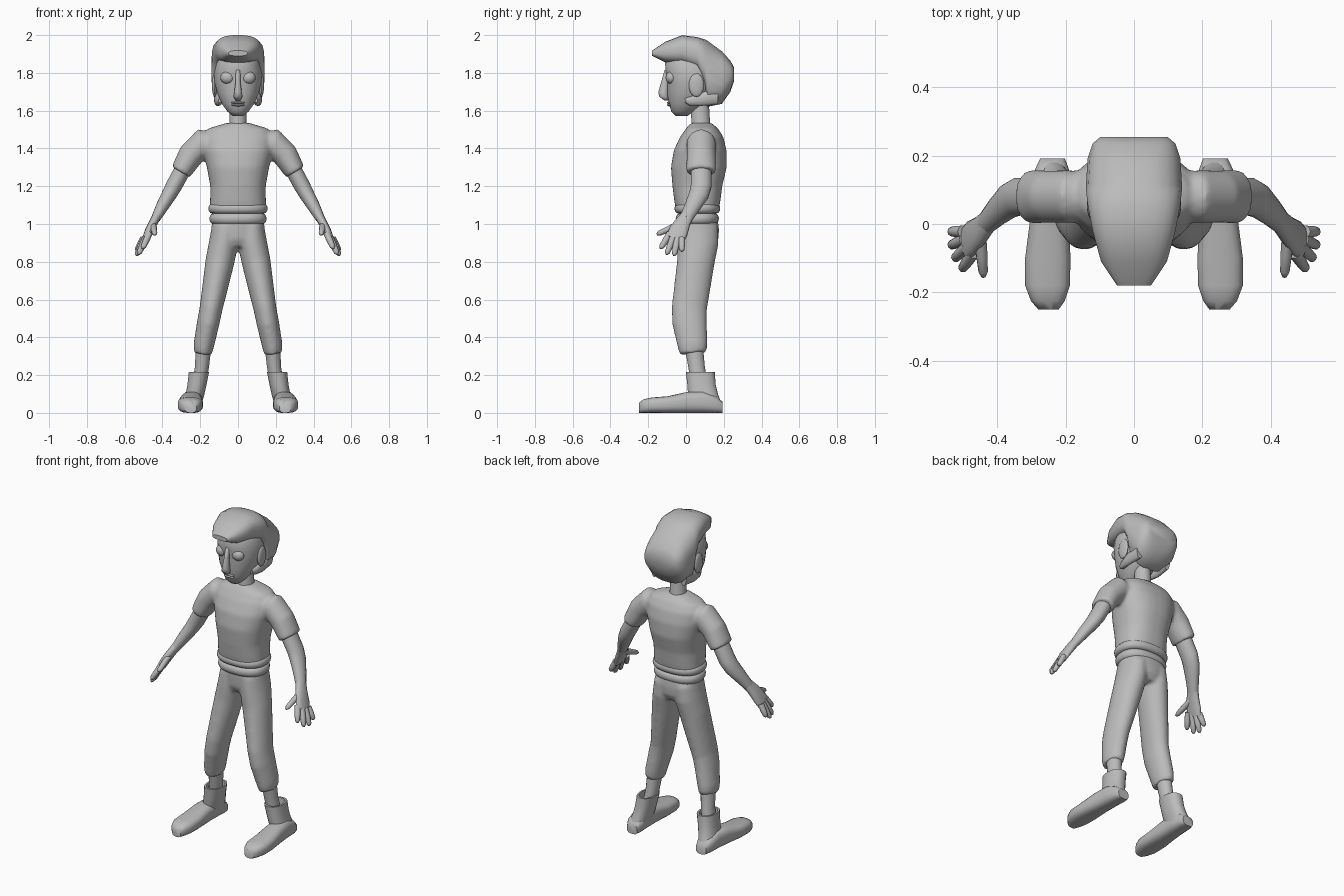
import bpy
import bmesh
from math import cos, sin, pi, radians, copysign
from mathutils import Vector, Matrix

if "Cube" in bpy.data.objects:
    bpy.data.objects.remove(bpy.data.objects["Cube"])

X, Y, Z = Vector((1, 0, 0)), Vector((0, 1, 0)), Vector((0, 0, 1))

grey = bpy.data.materials.new("plain grey")
grey.use_nodes = True
grey.diffuse_color = (.5, .5, .5, 1)
grey.node_tree.nodes["Principled BSDF"].inputs["Base Color"].default_value = (.5, .5, .5, 1)


def power(value, p):
    return copysign(abs(value) ** (2 / p), value)


def tube(bm, rows, side=X, axis=None, n=16, p=2, mirror=False):
    """Loft rings (x, y, z, radius along side, other radius) with capped ends."""
    centres = [Vector(row[:3]) for row in rows]
    for sign in ((1, -1) if mirror else (1,)):
        rings = []
        for i, row in enumerate(rows):
            tangent = axis or (centres[min(i + 1, len(rows) - 1)] - centres[max(i - 1, 0)]).normalized()
            a = (side - tangent * side.dot(tangent)).normalized()
            b = tangent.cross(a)
            ring = []
            for k in range(n):
                t = 2 * pi * (k + .5) / n
                v = centres[i] + a * row[3] * power(cos(t), p) + b * row[4] * power(sin(t), p)
                ring.append(bm.verts.new((v.x * sign, v.y, v.z)))
            rings.append(ring)
        for lower, upper in zip(rings, rings[1:]):
            for k in range(n):
                j = (k + 1) % n
                bm.faces.new((lower[k], lower[j], upper[j], upper[k]))
        bm.faces.new(rings[0])
        bm.faces.new(rings[-1])


def ball(bm, centre, size, mirror=False):
    for sign in ((1, -1) if mirror else (1,)):
        place = Matrix.Translation((centre[0] * sign, centre[1], centre[2]))
        bmesh.ops.create_uvsphere(bm, u_segments=16, v_segments=10, radius=1,
                                  matrix=place @ Matrix.Diagonal((*size, 1)))


def finish(name, bm, blend=False, angle=50):
    """Turn the bmesh into a smooth object, optionally fusing its pieces."""
    bmesh.ops.recalc_face_normals(bm, faces=bm.faces)
    mesh = bpy.data.meshes.new(name)
    bm.to_mesh(mesh)
    bm.free()
    mesh.materials.append(grey)
    obj = bpy.data.objects.new(name, mesh)
    bpy.context.collection.objects.link(obj)
    bpy.ops.object.select_all(action="DESELECT")
    obj.select_set(True)
    bpy.context.view_layer.objects.active = obj
    bpy.ops.object.shade_smooth_by_angle(angle=radians(angle))
    if blend:
        fuse = obj.modifiers.new("fuse", "REMESH")
        fuse.mode = "VOXEL"
        fuse.voxel_size = .01
        fuse.use_smooth_shade = True
        soften = obj.modifiers.new("soften", "SMOOTH")
        soften.factor = .5
        soften.iterations = 8


# Shirt: torso with both sleeves fused in
bm = bmesh.new()
tube(bm, [(0, .06, 1.07, .15, .112), (0, .06, 1.12, .148, .122), (0, .06, 1.2, .147, .132),
          (0, .068, 1.3, .165, .148), (0, .075, 1.39, .185, .14), (0, .083, 1.46, .185, .115),
          (0, .085, 1.505, .16, .085), (0, .08, 1.535, .06, .055)], axis=Z, n=28, p=2.4)
tube(bm, [(.1, .08, 1.41, .07, .07), (.19, .08, 1.425, .078, .08), (.25, .08, 1.365, .077, .069),
          (.303, .08, 1.275, .08, .056)], side=Y, n=20, mirror=True)
finish("shirt", bm, blend=True)

# Rolled hem and belt
for name, z, half, width, depth in (("shirt_hem", 1.082, .027, .158, .122),
                                    ("belt", 1.028, .029, .152, .115)):
    bm = bmesh.new()
    tube(bm, [(0, .06, z + half * sin(t), width - .022 * (1 - cos(t)), depth - .022 * (1 - cos(t)))
              for t in (-pi / 2, -1, -.5, 0, .5, 1, pi / 2)], axis=Z, n=28, p=2.4)
    finish(name, bm, angle=70)

# Trousers: pelvis and tapered legs fused
bm = bmesh.new()
tube(bm, [(0, .063, 1.03, .135, .105), (0, .067, .97, .143, .108), (0, .067, .92, .13, .105),
          (0, .067, .88, .07, .085)], axis=Z, n=28, p=2.3)
tube(bm, [(.068, .066, .99, .07, .105), (.076, .064, .9, .078, .109), (.096, .052, .8, .077, .1),
          (.143, .017, .55, .061, .094), (.157, .018, .48, .06, .092), (.181, .034, .36, .055, .08),
          (.186, .038, .315, .048, .072)], n=20, mirror=True)
finish("trousers", bm, blend=True)

# Ankles
bm = bmesh.new()
tube(bm, [(.182, .04, .36, .043, .05), (.19, .055, .25, .038, .045), (.21, .075, .12, .038, .045)],
     axis=Z, mirror=True)
finish("ankles", bm)

# Boots: foot from toe to heel, hollow shaft above it
bm = bmesh.new()
tube(bm, [(x, y, h, w, h) for x, y, h, w in (
    (.25, -.25, .026, .03), (.252, -.225, .036, .05), (.253, -.18, .041, .066),
    (.252, -.1, .044, .067), (.248, 0, .055, .058), (.243, .09, .058, .054),
    (.24, .16, .044, .05), (.238, .192, .03, .036))], axis=Y, n=20, p=2.8, mirror=True)
finish("boot_feet", bm)
bm = bmesh.new()
tube(bm, [(.24, .105, .05, .05, .083), (.227, .09, .1, .05, .08), (.217, .082, .15, .051, .076),
          (.207, .076, .216, .054, .077), (.207, .076, .216, .044, .064), (.217, .08, .15, .038, .06)],
     axis=Z, n=20, p=2.3, mirror=True)
finish("boot_shafts", bm)

# Arms
bm = bmesh.new()
tube(bm, [(.27, .08, 1.33, .055, .045), (.34, .08, 1.2, .056, .044), (.365, .068, 1.155, .053, .04),
          (.4, .036, 1.095, .043, .034), (.435, 0, 1.03, .034, .025)], side=Y, mirror=True)
finish("arms", bm)

# Hands: flattened palm, four fingers and a thumb
bm = bmesh.new()
tube(bm, [(.428, .008, 1.045, .034, .024), (.45, -.018, 1.005, .042, .023),
          (.474, -.04, .96, .052, .021), (.492, -.057, .92, .05, .016)], side=Y, n=14, p=2.3, mirror=True)
digits = [((.47, -.085, .95), (.505, -.135, .87)), ((.485, -.065, .935), (.527, -.103, .838)),
          ((.495, -.045, .925), (.538, -.063, .832)), ((.5, -.022, .925), (.538, -.022, .855)),
          ((.45, -.03, 1), (.44, -.155, .945))]
for start, end in digits:
    start, end = Vector(start), Vector(end)
    tube(bm, [(*start.lerp(end, f), r, r) for f, r in
              ((0, .018), (.5, .017), (.88, .014), (1, .006))], side=Y, n=10, mirror=True)
finish("hands", bm, angle=70)

# Neck
bm = bmesh.new()
tube(bm, [(0, .08, 1.49, .06, .06), (0, .078, 1.54, .046, .05), (0, .07, 1.68, .043, .05)], axis=Z)
finish("neck", bm)

# Face: ring per height given by half width, front and back
bm = bmesh.new()
tube(bm, [(0, (f + b) / 2, z, w, (b - f) / 2) for z, w, f, b in (
    (1.573, .03, -.055, .01), (1.595, .056, -.078, .04), (1.635, .085, -.09, .1),
    (1.69, .11, -.1, .14), (1.75, .125, -.1, .16), (1.8, .127, -.107, .17),
    (1.85, .115, -.112, .17), (1.9, .09, -.09, .15))], axis=Z, n=24, p=2.2)
finish("face", bm, angle=70)

# Nose
bm = bmesh.new()
tube(bm, [(0, -.1, 1.815, .012, .014), (0, -.11, 1.76, .013, .02), (0, -.12, 1.7, .02, .027),
          (0, -.118, 1.675, .025, .026), (0, -.105, 1.655, .014, .012)], axis=Z, n=12)
finish("nose", bm, angle=80)

# Eyes, lips and ears
bm = bmesh.new()
ball(bm, (.055, -.078, 1.775), (.038, .03, .034), mirror=True)
finish("eyes", bm)
bm = bmesh.new()
for z in (1.642, 1.63):
    ball(bm, (0, -.087, z), (.036, .014, .007))
finish("lips", bm)
bm = bmesh.new()
ball(bm, (.124, .055, 1.735), (.014, .04, .062), mirror=True)
finish("ears", bm)

# Hair: section per depth given by bottom, top and half width, plus side tufts
bm = bmesh.new()
tube(bm, [(0, y, (low + top) / 2, w, (top - low) / 2) for y, low, top, w in (
    (-.18, 1.89, 1.918, .05), (-.11, 1.855, 1.965, .097), (-.02, 1.845, 2, .122),
    (.06, 1.815, 1.99, .137), (.1, 1.72, 1.978, .141), (.115, 1.62, 1.97, .141),
    (.19, 1.635, 1.915, .137), (.235, 1.7, 1.865, .122), (.254, 1.755, 1.83, .1))],
    axis=Y, n=24, p=2.7)
tube(bm, [(.1, .17, 1.68, .022, .05), (.108, .08, 1.66, .02, .036), (.1, .02, 1.65, .016, .024),
          (.096, -.005, 1.655, .008, .012)], axis=Y, n=12, mirror=True)
finish("hair", bm)
